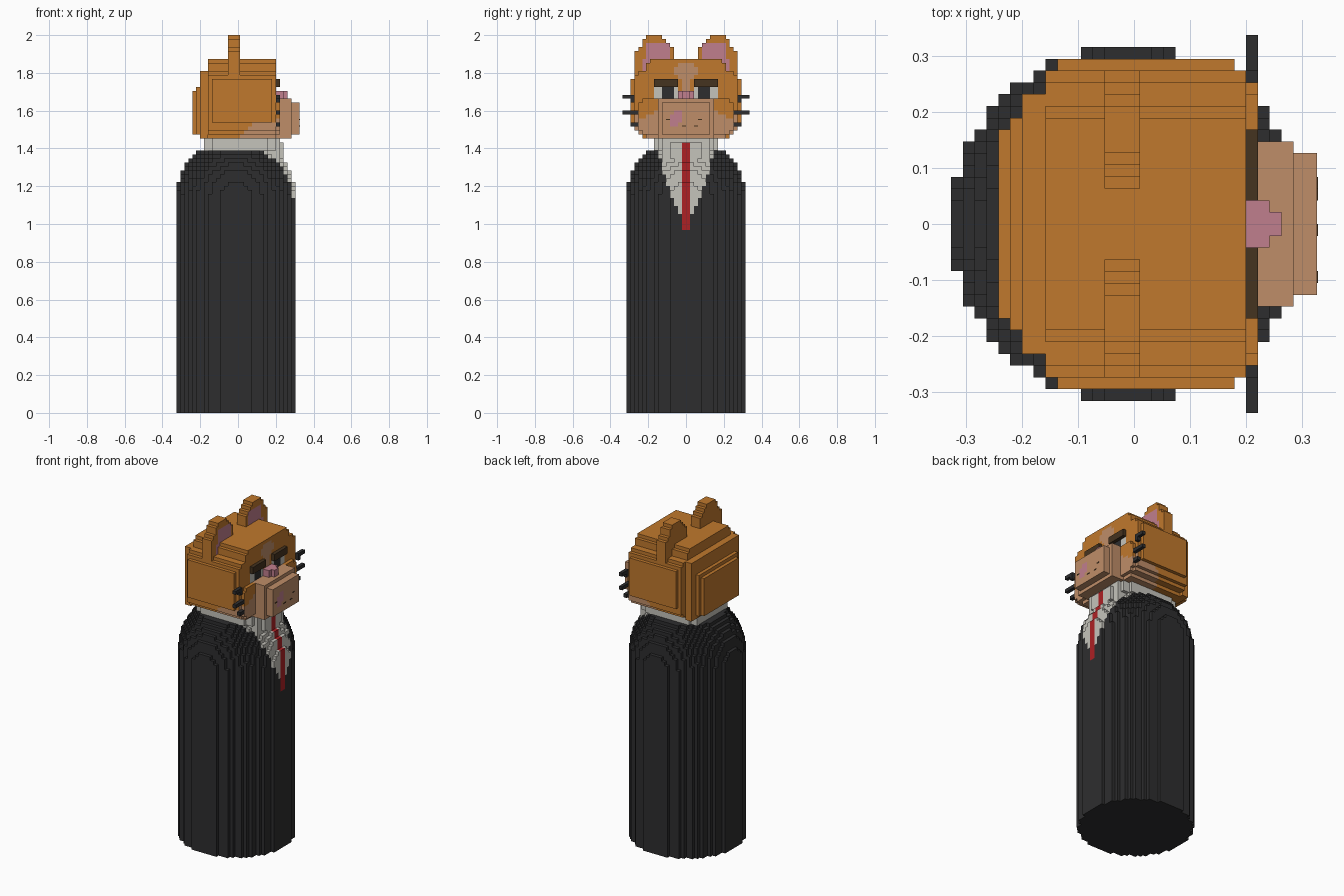
import bpy, bmesh, math
from mathutils import Vector

cube = bpy.data.objects.get("Cube")
if cube:
    bpy.data.objects.remove(cube, do_unlink=True)

U = 2 / 95      # edge of one block
X0 = -15.5      # block column 0 starts here; y is centred, z counts up from 0


def material(name, r, g, b):
    m = bpy.data.materials.new(name)
    m.use_nodes = True
    m.diffuse_color = (r, g, b, 1)
    for n in m.node_tree.nodes:
        if n.type == 'BSDF_PRINCIPLED':
            n.inputs["Base Color"].default_value = (r, g, b, 1)
            n.inputs["Roughness"].default_value = 0.8
    return m


MATS = [material("orange fur", 0.53, 0.19, 0.026),
        material("black cloth", 0.027, 0.027, 0.028),
        material("peach fur", 0.52, 0.27, 0.14),
        material("pink skin", 0.53, 0.21, 0.27),
        material("white cloth", 0.56, 0.55, 0.50),
        material("red tie", 0.42, 0.015, 0.018),
        material("dark brown", 0.06, 0.033, 0.014)]
ORANGE, BLACK, PEACH, PINK, WHITE, RED, BROWN = range(7)

AXES = [Vector(a) for a in ((1, 0, 0), (0, 1, 0), (0, 0, 1))]


def blocks(*boxes):
    """Set of cells from boxes (x0, x1, y0, y1, z0, z1)."""
    return {(x, y, z) for x0, x1, y0, y1, z0, z1 in boxes
            for x in range(x0, x1) for y in range(y0, y1) for z in range(z0, z1)}


def shell(name, cells, colour):
    """Outer skin of a set of cells; colour is an index or rule(x, y, z, normal)."""
    bm = bmesh.new()
    verts = {}

    def vert(p):
        key = tuple(round(c) for c in p)
        if key not in verts:
            verts[key] = bm.verts.new(((key[0] + X0) * U, key[1] * U, key[2] * U))
        return verts[key]

    for c in cells:
        for a in range(3):
            for s in (1, -1):
                n = AXES[a] * s
                if tuple(c[i] + int(n[i]) for i in range(3)) in cells:
                    continue
                u, w = AXES[(a + 1) % 3], AXES[(a + 2) % 3]
                base = Vector(c) + (AXES[a] if s > 0 else Vector())
                loop = [base, base + u, base + u + w, base + w]
                f = bm.faces.new([vert(p) for p in loop[::s]])
                f.material_index = colour if isinstance(colour, int) else \
                    colour(c[0] + .5, c[1] + .5, c[2] + .5, n)
    bmesh.ops.dissolve_limit(bm, angle_limit=0.01, verts=bm.verts[:],
                             edges=bm.edges[:], delimit={'MATERIAL'})
    me = bpy.data.meshes.new(name)
    bm.to_mesh(me)
    bm.free()
    for m in MATS:
        me.materials.append(m)
    ob = bpy.data.objects.new(name, me)
    bpy.context.collection.objects.link(ob)
    return ob


def plate(name, x, y0, y1, z0, z1, mat):
    """Thin painted mark on a forward-facing surface."""
    bpy.ops.mesh.primitive_cube_add(
        size=1, location=((x + X0) * U, (y0 + y1) / 2 * U, (z0 + z1) / 2 * U))
    ob = bpy.context.object
    ob.name = name
    ob.scale = (0.004, (y1 - y0) * U, (z1 - z0) * U)
    ob.data.materials.append(MATS[mat])


# Body: round column with a domed shoulder
body = set()
for x in range(30):
    for y in range(-15, 15):
        for z in range(66):
            dz = max(0, z + .5 - 54.5)
            if (x - 14.5) ** 2 + (y + .5) ** 2 + dz * dz < 225:
                body.add((x, y, z))


# Shirt opening narrows downwards, with the tie along its middle
def suit_colour(x, y, z, n):
    if x > 20:
        if abs(y) < 1 and 46 < z < 68:
            return RED
        if z > 49.5 and abs(y) < 1 + 6 * ((z - 49.5) / 16.5) ** .7:
            return WHITE
    return WHITE if z > 66 else BLACK


shell("body", body, suit_colour)

# Collar around the neck
shell("shirt_collar", blocks((7, 25, -7, 7, 66, 69), (9, 23, -8, 8, 66, 69),
                             (20, 26, -6, 6, 63, 69), (22, 27, -4, 4, 64, 68)),
      suit_colour)

# Head: stacked boxes, stepped towards the back and sides
head = [(8, 25, 9, 69, 89), (8, 25, 10, 69, 88), (8, 25, 12, 70, 86),
        (8, 25, 13, 71, 85), (9, 24, 14, 73, 84), (6, 8, 11, 69, 86),
        (5, 6, 9, 70, 82), (4, 5, 8, 70, 81)]


def head_colour(x, y, z, n):
    a = abs(y)
    if n.x > .5 and x > 24:
        if 79 < z < 82 and 2 < a < 8:                       # eyes
            return BLACK if 3 < a < 6 else WHITE
        if 84 < z < 88 and a < (3 if 85 < z < 87 else 2):   # forehead patch
            return PEACH
        if (a < 1 and 81 < z < 85) or z < 75:
            return PEACH
    return PEACH if z < 73 and x > 15 + (z - 69) else ORANGE


shell("head", blocks(*[(a, b, -h, h, c, d) for a, b, h, c, d in head]), head_colour)

# Muzzle with a tongue patch, and the nose
shell("muzzle", blocks((25, 29, -7, 7, 69, 79), (29, 31, -6, 6, 70, 78)),
      lambda x, y, z, n: PINK if n.x > .5 and x > 30 and -4 < y < -1 and 72 < z < 76
      and -2 < (z - 74) - (y + 2.5) < 2 else PEACH)
shell("nose", blocks((25, 27, -2, 2, 79, 81), (27, 28, -1, 1, 79, 81)), PINK)
for y, z in ((-5, 73.6), (3, 73.6), (-1, 72), (2, 72)):
    plate("mouth_mark", 31, y, y + 1, z, z + .25, BROWN)

# Ear rows: inner edge, outer edge, bottom, top
ear_rows = [(2, 13, 84, 89), (3, 13, 89, 91), (3, 12, 91, 92),
            (4, 11, 92, 93), (5, 11, 93, 94), (6, 10, 94, 95)]


def ear_colour(x, y, z, n):
    inner = 84 < z < 93 and 4 < abs(y) < 11.8 - (z - 84) * .25
    return PINK if n.x > .5 and inner else ORANGE


# Paired parts: ears, brows, cheeks, whiskers
for side, s in (("left", 1), ("right", -1)):
    def pair(x0, x1, y0, y1, z0, z1):
        lo, hi = sorted((s * y0, s * y1))
        return (x0, x1, lo, hi, z0, z1)

    shell(side + "_ear", blocks(*[pair(13, 16, *r) for r in ear_rows]), ear_colour)
    shell(side + "_brow", blocks(pair(25, 26, 2, 8, 82, 84)), BROWN)
    shell(side + "_cheek", blocks(pair(25, 26, 7, 11, 70, 79), pair(25, 26, 11, 12, 71, 78)),
          lambda x, y, z, n: PEACH if z < 76 - (abs(y) - 7) * .5 else ORANGE)
    shell(side + "_whiskers", blocks(pair(25, 26, 14, 16, 79, 80), pair(25, 26, 13, 14, 78, 80),
                                     pair(25, 26, 12, 16, 75, 76),
                                     pair(25, 26, 12, 14, 72, 73)), BLACK)
